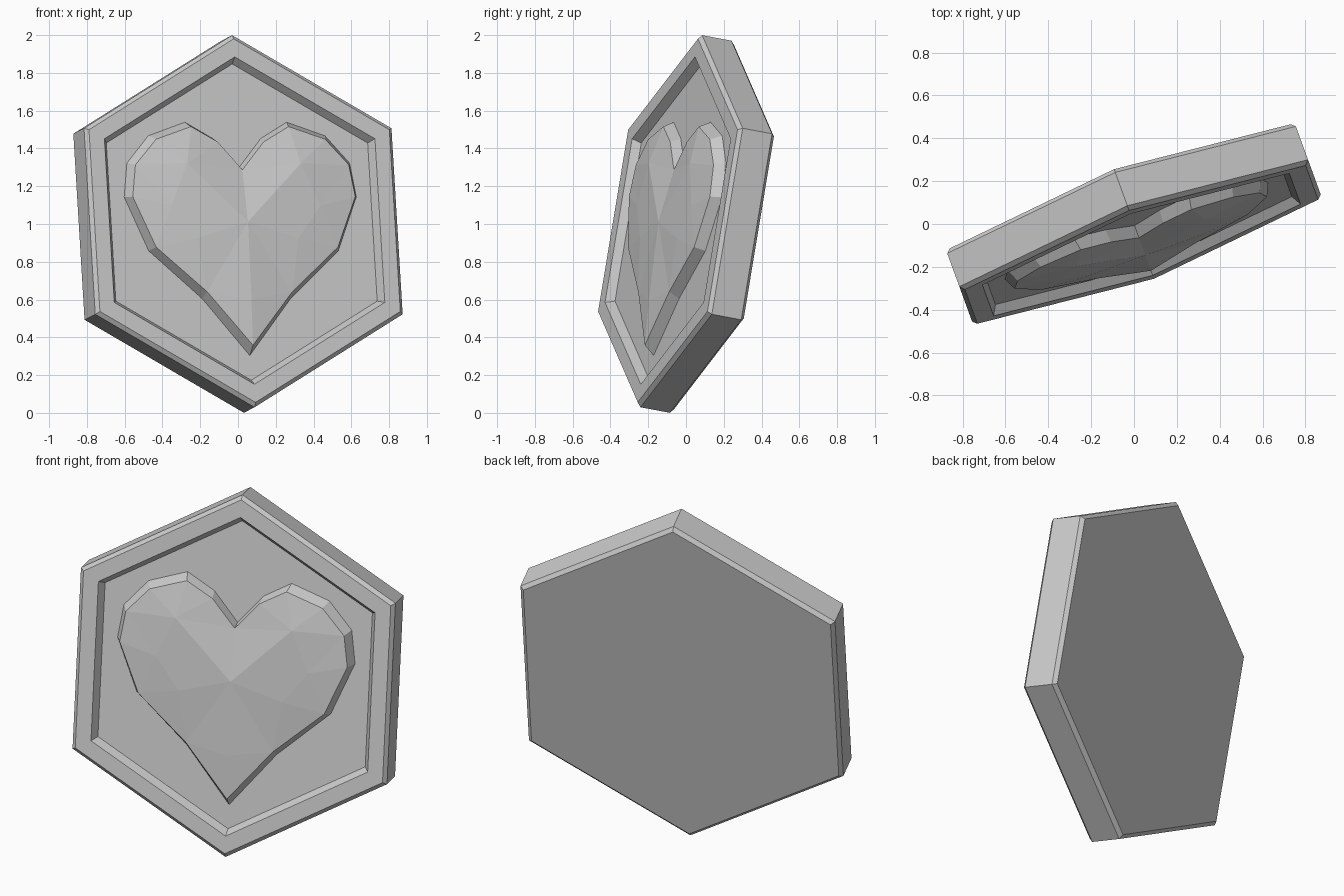
import bpy, bmesh
from math import sin, cos, radians, pi
from mathutils import Vector
from mathutils.geometry import delaunay_2d_cdt

if "Cube" in bpy.data.objects:
    bpy.data.objects.remove(bpy.data.objects["Cube"])

TILT = (radians(-10), 0, radians(20))


def finish(name, bm):
    bmesh.ops.recalc_face_normals(bm, faces=bm.faces)
    me = bpy.data.meshes.new(name)
    bm.to_mesh(me)
    bm.free()
    ob = bpy.data.objects.new(name, me)
    ob.rotation_euler = TILT
    ob.location = (0, 0, 1)
    bpy.context.collection.objects.link(ob)
    return ob


def bridge(bm, a, b):
    n = len(a)
    for i in range(n):
        bm.faces.new((a[i], a[(i + 1) % n], b[(i + 1) % n], b[i]))


# Hexagonal plate: chamfered edges, raised rim, recessed floor (radius, forward depth)
bm = bmesh.new()
profile = [(.977, -.104), (1, -.084), (1, .084), (.977, .104), (.88, .104), (.85, .059)]
loops = [[bm.verts.new((r * cos(pi / 2 + k * pi / 3), -w, r * sin(pi / 2 + k * pi / 3)))
          for k in range(6)] for r, w in profile]
for a, b in zip(loops, loops[1:]):
    bridge(bm, a, b)
bm.faces.new(loops[0])
bm.faces.new(loops[-1])
finish("hexagon_plate", bm)

# Heart outline, right half from notch to tip, mirrored to the left
half = [(0, .29), (.135, .45), (.287, .538), (.498, .465), (.628, .318),
        (.655, .135), (.535, -.155), (.25, -.412), (0, -.719)]
outline = half + [(-u, v) for u, v in half[-2:0:-1]]
n = len(outline)
rim = [(u * .957, v * .935) for u, v in outline]

# Facet points of the gem-like front (u, v, forward depth)
facets = [(0, -.015, .155), (0, -.43, .136)]
for s in (-1, 1):
    facets += [(s * .32, .3, .148), (s * .42, .075, .138), (s * .285, -.1, .14)]

# Faceted heart: sloped wall plus triangulated front
bm = bmesh.new()
base = [bm.verts.new((u, -.057, v)) for u, v in outline]
pts = [(u, v, .117) for u, v in rim] + facets
front = [bm.verts.new((u, -w, v)) for u, v, w in pts]
bridge(bm, base, front[:n])
bm.faces.new(base)
edges = [(i, (i + 1) % n) for i in range(n)]
res = delaunay_2d_cdt([Vector(p[:2]) for p in pts], edges, [], 1, 1e-5)
for f in res[2]:
    bm.faces.new([front[res[3][i][0]] for i in f])
finish("faceted_heart", bm)
